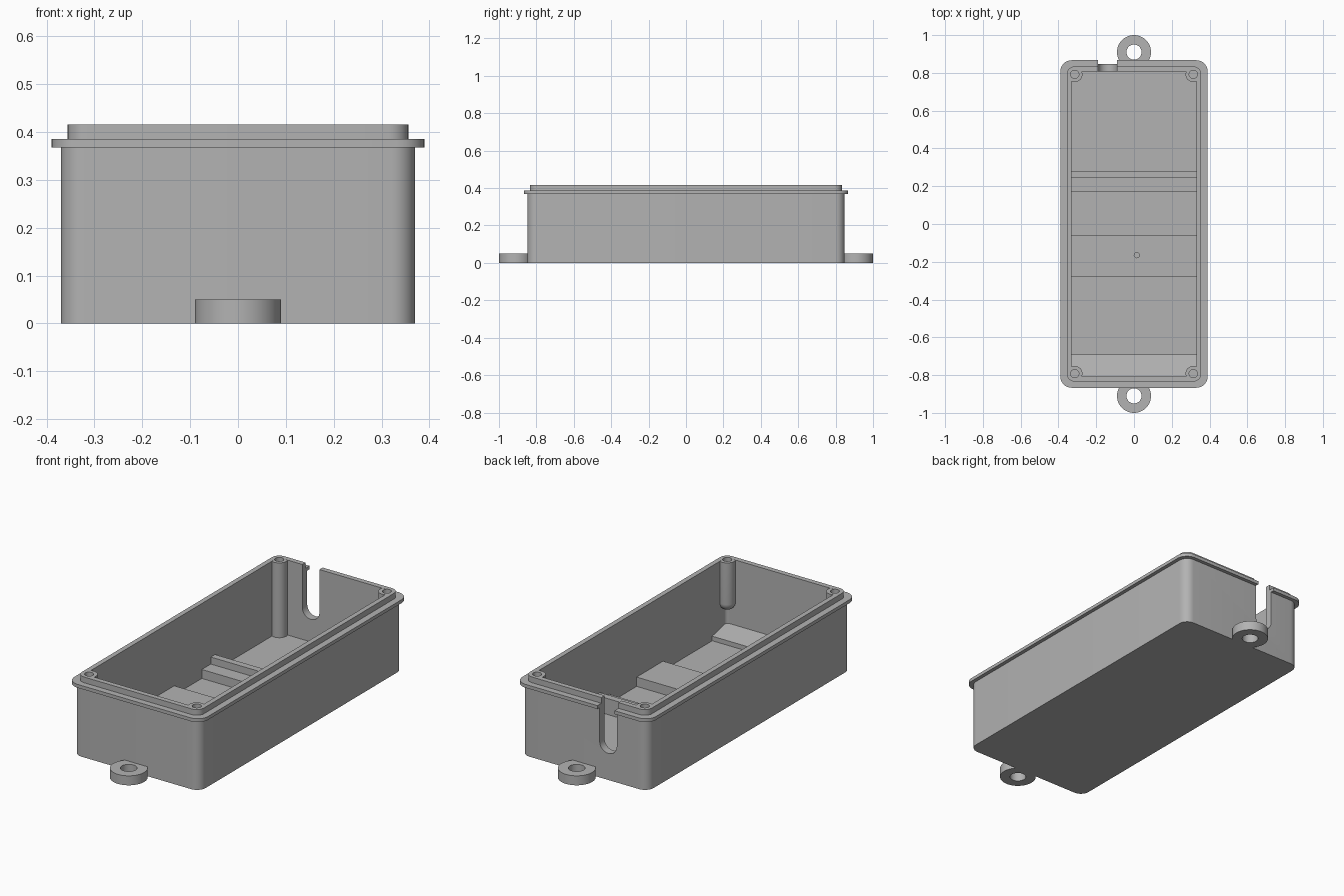
import bpy, bmesh
from math import pi, cos, sin, radians

cube = bpy.data.objects.get("Cube")
if cube:
    bpy.data.objects.remove(cube)

grey = bpy.data.materials.new("plain grey")
grey.use_nodes = True
colour = (0.45, 0.45, 0.45, 1)
grey.diffuse_color = colour
grey.node_tree.nodes["Principled BSDF"].inputs["Base Color"].default_value = colour


def finish(bm, name):
    bmesh.ops.recalc_face_normals(bm, faces=bm.faces)
    mesh = bpy.data.meshes.new(name)
    bm.to_mesh(mesh)
    bm.free()
    mesh.materials.append(grey)
    obj = bpy.data.objects.new(name, mesh)
    bpy.context.collection.objects.link(obj)
    return obj


def rounded_rect(hx, hy, r, steps=8):
    """Outline of a rectangle with rounded corners."""
    points = []
    for q, (sx, sy) in enumerate([(1, 1), (-1, 1), (-1, -1), (1, -1)]):
        for i in range(steps + 1):
            a = (q + i / steps) * pi / 2
            points.append((sx * (hx - r) + r * cos(a), sy * (hy - r) + r * sin(a)))
    return points


def circle(r, n=32):
    return [(r * cos(2 * pi * i / n), r * sin(2 * pi * i / n)) for i in range(n)]


def stack(name, sections, at=(0, 0), closed=False):
    """Skin a list of (outline, z) sections; cap the ends or close into a ring."""
    bm = bmesh.new()
    loops = [[bm.verts.new((x + at[0], y + at[1], z)) for x, y in outline]
             for outline, z in sections]
    pairs = list(zip(loops, loops[1:]))
    if closed:
        pairs.append((loops[-1], loops[0]))
    else:
        bm.faces.new(loops[0])
        bm.faces.new(loops[-1])
    for a, b in pairs:
        for i in range(len(a)):
            j = (i + 1) % len(a)
            bm.faces.new((a[i], a[j], b[j], b[i]))
    return finish(bm, name)


def prism(name, profile, axis, start, end):
    """Extrude a profile of (horizontal, z) points along x or y."""
    bm = bmesh.new()
    place = (lambda u, z: (start, u, z)) if axis == "x" else (lambda u, z: (u, start, z))
    face = bm.faces.new([bm.verts.new(place(u, z)) for u, z in profile])
    grown = bmesh.ops.extrude_face_region(bm, geom=[face])["geom"]
    shift = (end - start, 0, 0) if axis == "x" else (0, end - start, 0)
    bmesh.ops.translate(bm, vec=shift, verts=[v for v in grown if isinstance(v, bmesh.types.BMVert)])
    return finish(bm, name)


def combine(target, tool, operation):
    mod = target.modifiers.new(operation, "BOOLEAN")
    mod.operation, mod.solver, mod.object = operation, "EXACT", tool
    bpy.context.view_layer.objects.active = target
    bpy.ops.object.modifier_apply(modifier=mod.name)
    bpy.data.objects.remove(tool)


# Box shell: outer wall, flange, raised lip and cavity
wall = rounded_rect(0.37, 0.848, 0.05)
flange = rounded_rect(0.39, 0.867, 0.06)
lip = rounded_rect(0.356, 0.834, 0.042)
cavity = rounded_rect(0.33, 0.807, 0.018)
box = stack("box_shell", [(wall, 0), (wall, 0.368), (flange, 0.368), (flange, 0.386),
                          (lip, 0.386), (lip, 0.416), (cavity, 0.416), (cavity, 0.02)])

# Stepped floor
floor = [(-0.82, 0.01), (-0.82, 0.075), (-0.69, 0.045), (-0.69, 0.021), (-0.28, 0.021),
         (-0.28, 0.07), (-0.06, 0.07), (-0.06, 0.021), (0.17, 0.021), (0.17, 0.068),
         (0.245, 0.068), (0.245, 0.105), (0.28, 0.105), (0.28, 0.021), (0.82, 0.021), (0.82, 0.01)]
combine(box, prism("floor_steps", floor, "x", -0.345, 0.345), "UNION")

# Corner screw posts: back ones reach the floor, front ones end in a dome
R = 0.041
for sx in (-1, 1):
    for sy in (-1, 1):
        at = (sx * 0.314, sy * 0.792)
        if sy > 0:
            sections = [(circle(R), 0.015)]
        else:
            sections = [(circle(R * sin(a)), 0.195 - R * cos(a))
                        for a in (radians(d) for d in (5, 20, 35, 50, 65, 80, 90))]
        combine(box, stack("post", sections + [(circle(R), 0.4155)], at), "UNION")
        combine(box, stack("drill", [(circle(0.022), 0.22), (circle(0.022), 0.5)], at), "DIFFERENCE")

# Cable slot in the back wall, and a small hole in the floor block
slot = [(-0.14 + 0.05 * cos(a), 0.19 + 0.05 * sin(a)) for a in (pi + pi * i / 16 for i in range(17))]
combine(box, prism("slot", slot + [(-0.09, 0.5), (-0.19, 0.5)], "y", 0.76, 0.95), "DIFFERENCE")
combine(box, stack("pilot", [(circle(0.014, 16), 0.03), (circle(0.014, 16), 0.1)], (0.015, -0.165)), "DIFFERENCE")

# Mounting lugs at both ends
parts = [box]
for name, y in (("front_lug", -0.91), ("back_lug", 0.91)):
    outer, hole = circle(0.09, 48), circle(0.04, 48)
    parts.append(stack(name, [(outer, 0), (outer, 0.05), (hole, 0.05), (hole, 0)], (0, y), closed=True))

for obj in parts:
    bpy.ops.object.select_all(action="DESELECT")
    obj.select_set(True)
    bpy.context.view_layer.objects.active = obj
    bpy.ops.object.shade_smooth_by_angle(angle=radians(30))
